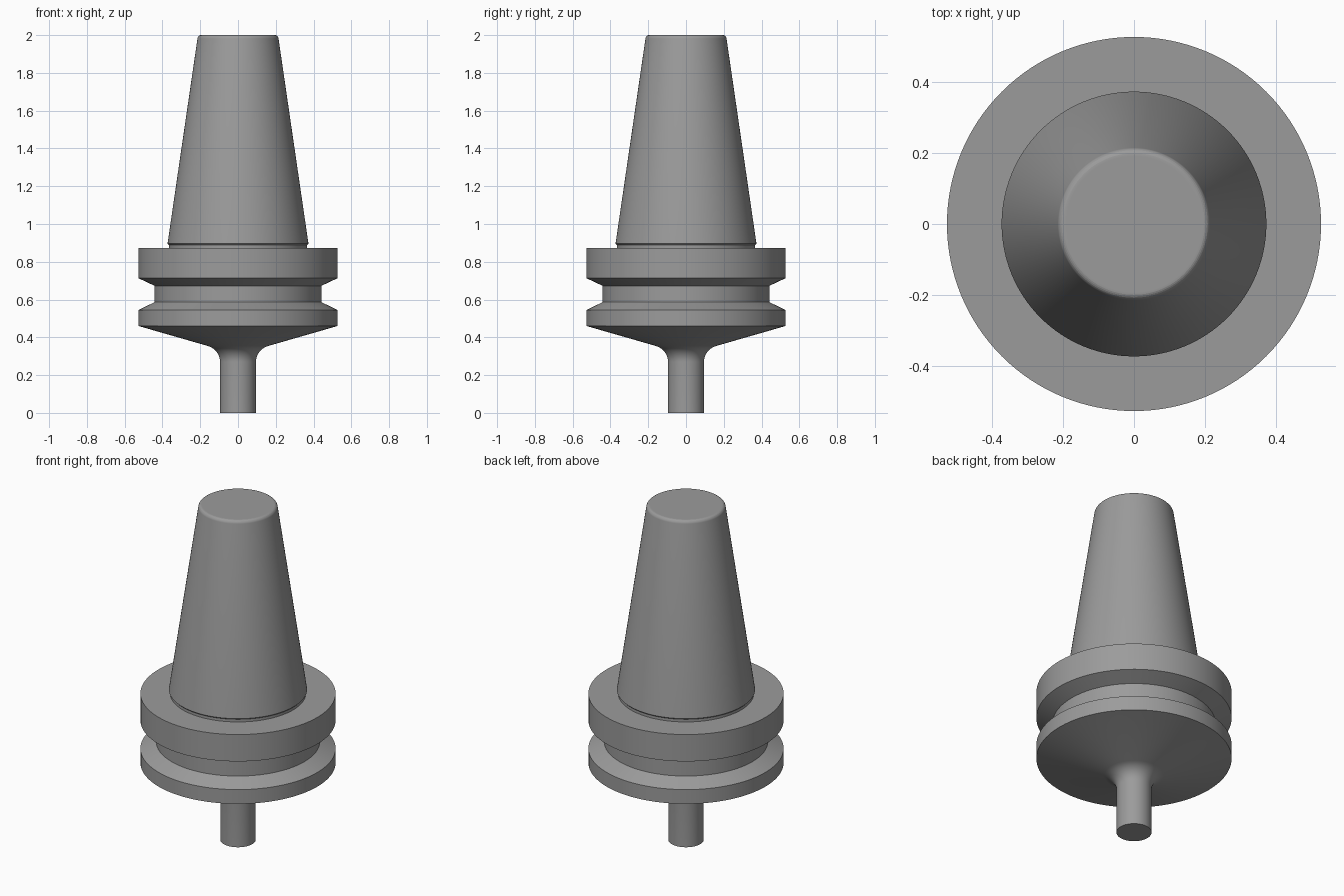
import bpy, bmesh, math
from mathutils import Vector

if "Cube" in bpy.data.objects:
    bpy.data.objects.remove(bpy.data.objects["Cube"])

SIDES = 128

steel = bpy.data.materials.new("dark_steel")
steel.diffuse_color = (0.33, 0.33, 0.33, 1)
steel.use_nodes = True
steel.node_tree.nodes["Principled BSDF"].inputs["Base Color"].default_value = steel.diffuse_color


def fillet(a, corner, b, steps):
    """Points of a smooth rounded corner from a to b."""
    pts = []
    for i in range(steps + 1):
        t = i / steps
        # rational curve weight keeps the corner close to a true arc
        w = math.cos((Vector(corner) - Vector(a)).angle(Vector(b) - Vector(corner)) / 2)
        k = [(1 - t) ** 2, 2 * t * (1 - t) * w, t ** 2]
        s = sum(k)
        pts.append(tuple((k[0] * a[j] + k[1] * corner[j] + k[2] * b[j]) / s for j in (0, 1)))
    return pts


def lathe(name, profile):
    """Revolve a (radius, height) profile around z into one closed solid."""
    bm = bmesh.new()
    verts = [bm.verts.new((r, 0, z)) for r, z in profile]
    edges = [bm.edges.new(pair) for pair in zip(verts, verts[1:])]
    bmesh.ops.spin(bm, geom=verts + edges, cent=(0, 0, 0), axis=(0, 0, 1),
                   angle=math.tau, steps=SIDES, use_duplicate=False)
    bmesh.ops.remove_doubles(bm, verts=bm.verts, dist=1e-5)
    bmesh.ops.recalc_face_normals(bm, faces=bm.faces)
    mesh = bpy.data.meshes.new(name)
    bm.to_mesh(mesh)
    bm.free()
    mesh.materials.append(steel)
    obj = bpy.data.objects.new(name, mesh)
    bpy.context.collection.objects.link(obj)
    bpy.ops.object.select_all(action='DESELECT')
    obj.select_set(True)
    bpy.context.view_layer.objects.active = obj
    bpy.ops.object.shade_smooth_by_angle(angle=math.radians(14))
    return obj


# Nose shank, blending into the shallow cone under the flange
shank = [(0, 0), (0.095, 0)] + fillet((0.095, 0.27), (0.095, 0.336), (0.162, 0.355), 10)

# Flange with its V-shaped gripper groove
flange = [(0.527, 0.460), (0.527, 0.545), (0.442, 0.586),
          (0.442, 0.673), (0.527, 0.713), (0.527, 0.873)]

# Short relief neck, then the tapered body with a rounded top edge
neck = [(0.366, 0.873), (0.366, 0.889), (0.373, 0.896)]
taper = fillet((0.2145, 1.982), (0.212, 2.0), (0.195, 2.0), 6) + [(0.192, 2.0), (0, 2.0)]

lathe("tapered_tool_holder", shank + flange + neck + taper)
